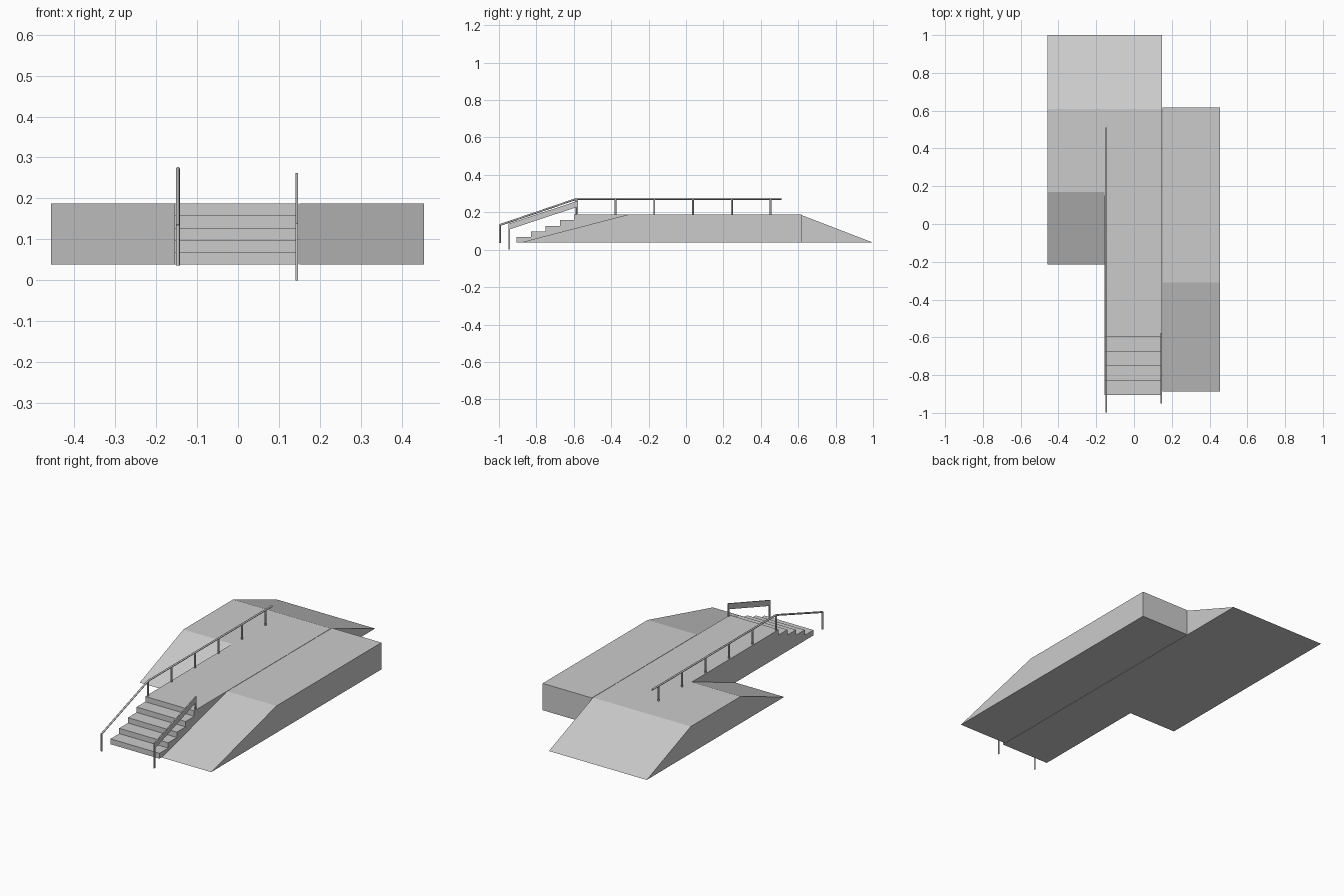
import bpy

if "Cube" in bpy.data.objects:
    bpy.data.objects.remove(bpy.data.objects["Cube"])


def prism(name, x0, x1, profile):
    """Extrude a closed (y, z) profile from x0 to x1."""
    n = len(profile)
    verts = [(x, y, z) for x in (x0, x1) for y, z in profile]
    faces = [tuple(range(n))[::-1], tuple(range(n, 2 * n))]
    faces += [(i, (i + 1) % n, n + (i + 1) % n, n + i) for i in range(n)]
    # profiles run counter-clockwise seen from +x
    mesh = bpy.data.meshes.new(name)
    mesh.from_pydata(verts, [], faces)
    mesh.update()
    obj = bpy.data.objects.new(name, mesh)
    bpy.context.collection.objects.link(obj)
    return obj


def pipe(name, points, radius):
    """Round bar along a polyline."""
    curve = bpy.data.curves.new(name, 'CURVE')
    curve.dimensions = '3D'
    curve.bevel_depth = radius
    curve.bevel_resolution = 2
    curve.use_fill_caps = True
    spline = curve.splines.new('POLY')
    spline.points.add(len(points) - 1)
    for p, co in zip(spline.points, points):
        p.co = (*co, 1)
    obj = bpy.data.objects.new(name, curve)
    bpy.context.collection.objects.link(obj)
    return obj


BASE, TOP = 0.038, 0.188
CREST, BACK = 0.61, 1.0

# central deck with front steps and rear ramp
STEPS, FRONT, DECK = 5, -0.905, -0.598
run = (DECK - FRONT) / (STEPS - 1)
rise = (TOP - BASE) / STEPS
stairs = []
for i in reversed(range(STEPS)):
    y = FRONT + run * i
    stairs += [(y, BASE + rise * (i + 1)), (y, BASE + rise * i)]
prism("stair_deck", -0.155, 0.148, [(BACK, BASE), (CREST, TOP)] + stairs)

# left block, ramps at both ends
prism("left_ramp_block", -0.457, -0.155,
      [(-0.215, BASE), (BACK, BASE), (CREST, TOP), (0.17, TOP)])

# right block, front ramp and vertical back
prism("right_ramp_block", 0.15, 0.455,
      [(-0.887, BASE), (0.617, BASE), (0.617, TOP), (-0.31, TOP)])

# long left handrail with posts
XL = -0.147
pipe("left_handrail", [(XL, -0.995, 0.132), (XL, -0.585, 0.272), (XL, 0.51, 0.272)], 0.005)
pipe("left_front_post", [(XL, -0.995, 0.036), (XL, -0.995, 0.134)], 0.005)
for i in range(6):
    y = -0.585 + 0.2075 * i
    pipe(f"left_post_{i + 1}", [(XL, y, TOP - 0.01), (XL, y, 0.272)], 0.005)

# short right guard panel with two posts
X0, X1 = 0.141, 0.147
prism("right_guard_panel", X0, X1,
      [(-0.949, 0.107), (-0.577, 0.230), (-0.577, 0.262), (-0.949, 0.139)])
for name, y, z0, z1 in (("front", -0.945, 0.0, 0.11), ("rear", -0.582, TOP - 0.01, 0.235)):
    prism(f"right_{name}_post", X0, X1,
          [(y - 0.004, z0), (y + 0.004, z0), (y + 0.004, z1), (y - 0.004, z1)])
